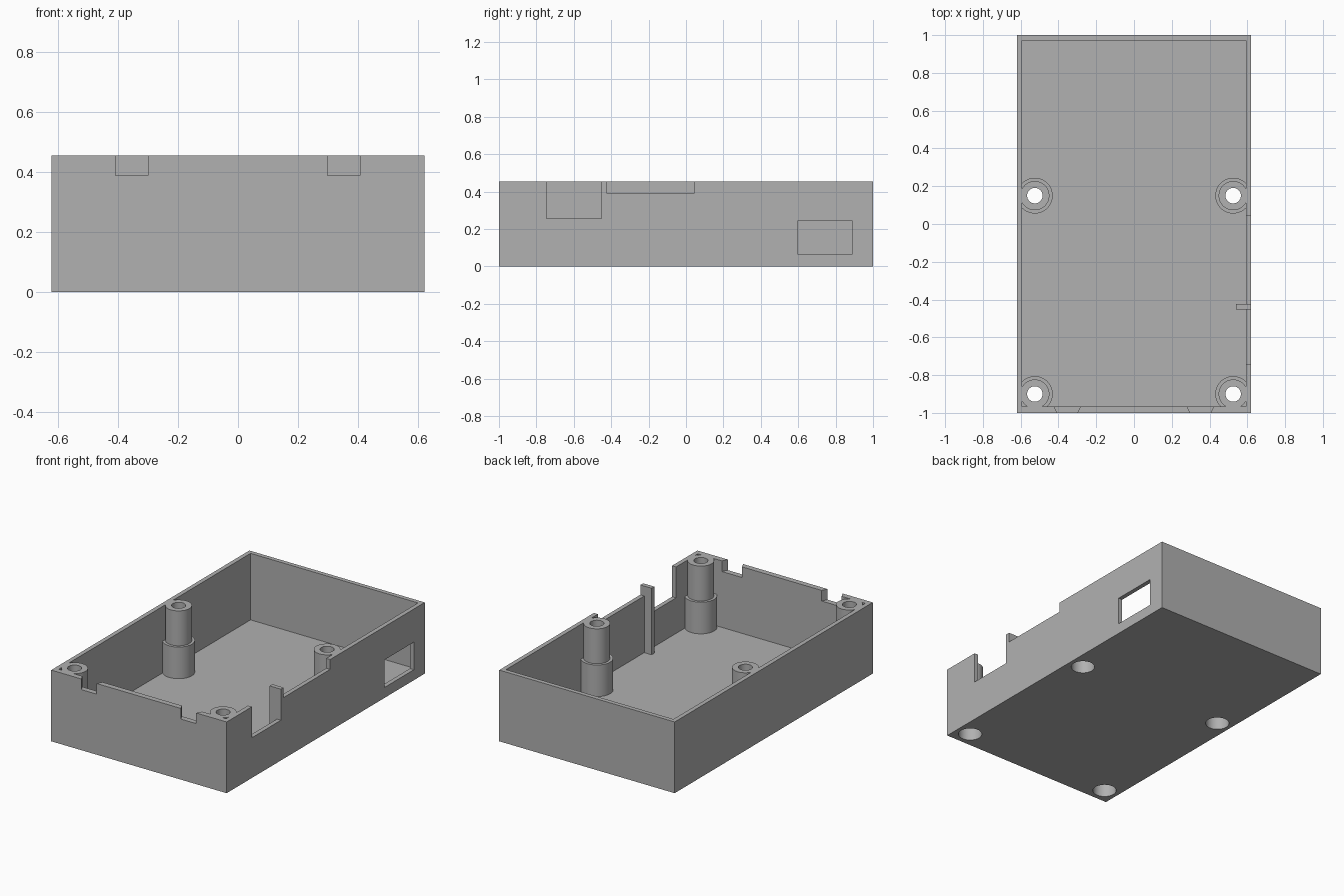
import bpy
import bmesh
import math
from mathutils import Vector

cube = bpy.data.objects.get("Cube")
if cube:
    bpy.data.objects.remove(cube, do_unlink=True)

W, L, H = 0.62, 1.0, 0.455      # half width, half length, height
FLOOR = 0.03
STEP = 0.232                    # shoulder height of the screw posts
POSTS = [(sx * 0.525, y) for sx in (-1, 1) for y in (0.15, -0.9)]

grey = bpy.data.materials.new("plain grey")
grey.use_nodes = True
colour = (0.44, 0.44, 0.44, 1)
grey.diffuse_color = colour
grey.node_tree.nodes["Principled BSDF"].inputs["Base Color"].default_value = colour


def finish(name, bm):
    bmesh.ops.recalc_face_normals(bm, faces=bm.faces)
    mesh = bpy.data.meshes.new(name)
    bm.to_mesh(mesh)
    bm.free()
    mesh.materials.append(grey)
    obj = bpy.data.objects.new(name, mesh)
    bpy.context.collection.objects.link(obj)
    return obj


def box(name, x, y, z, flare=0.0):
    """Box from (min, max) ranges; flare widens its +y end in x."""
    bm = bmesh.new()
    bmesh.ops.create_cube(bm, size=1)
    for v in bm.verts:
        side = math.copysign(flare, v.co.x) if v.co.y > 0 else 0
        v.co = Vector([r[0] if c < 0 else r[1] for c, r in zip(v.co, (x, y, z))])
        v.co.x += side
    return finish(name, bm)


def cylinder(name, x, y, radius, z0, z1):
    bm = bmesh.new()
    bmesh.ops.create_cone(bm, cap_ends=True, segments=64, radius1=radius,
                          radius2=radius, depth=z1 - z0)
    bmesh.ops.translate(bm, verts=bm.verts, vec=(x, y, (z0 + z1) / 2))
    return finish(name, bm)


def combine(target, tool, operation):
    """Apply a boolean and discard the tool object."""
    mod = target.modifiers.new("cut", "BOOLEAN")
    mod.operation = operation
    mod.solver = "EXACT"
    mod.object = tool
    bpy.context.view_layer.objects.active = target
    bpy.ops.object.modifier_apply(modifier=mod.name)
    bpy.data.objects.remove(tool, do_unlink=True)


# Open-topped shell
case = box("enclosure_base", (-W, W), (-L, L), (0, H))
combine(case, box("cavity", (-0.592, 0.592), (-0.965, 0.972), (FLOOR, 1)), "DIFFERENCE")

# Side wall openings: deep notch, shallow notch, rectangular window
for y, z in (((-0.745, -0.452), (0.257, 1)),
             ((-0.424, 0.045), (0.392, 1)),
             ((0.595, 0.89), (0.067, 0.243))):
    combine(case, box("side_opening", (0.56, 0.7), y, z), "DIFFERENCE")

# Front notches, wider on the inside
for x in ((-0.407, -0.3), (0.297, 0.405)):
    combine(case, box("front_notch", x, (-L, -0.96), (0.387, 1), 0.02), "DIFFERENCE")

# Inner rib between the side notches
combine(case, box("rib", (0.54, 0.605), (-0.452, -0.424), (0.01, H)), "UNION")

# Stepped screw posts
for x, y in POSTS:
    combine(case, cylinder("post_foot", x, y, 0.0945, 0.01, STEP), "UNION")
    combine(case, cylinder("post_top", x, y, 0.077, 0.1, H), "UNION")

# Screw holes with a wide counterbore from below
for x, y in POSTS:
    combine(case, cylinder("screw_hole", x, y, 0.041, -0.1, 1), "DIFFERENCE")
    combine(case, cylinder("counterbore", x, y, 0.07, -0.1, 0.2), "DIFFERENCE")

# Smooth the round parts, keep corners crisp
bpy.ops.object.select_all(action="DESELECT")
case.select_set(True)
bpy.context.view_layer.objects.active = case
bpy.ops.object.shade_smooth_by_angle(angle=math.radians(30))
